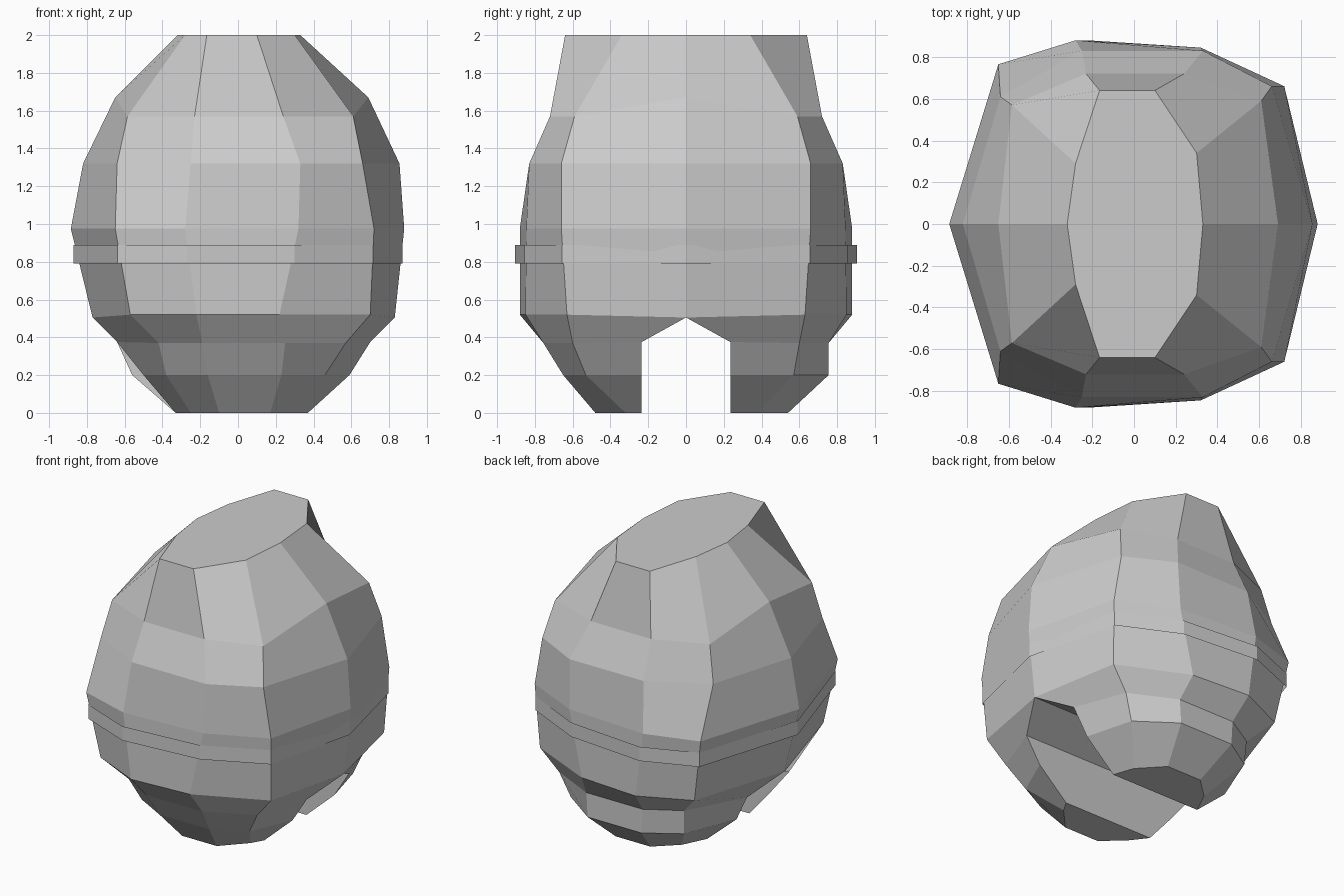
import bpy, bmesh

if "Cube" in bpy.data.objects:
    bpy.data.objects.remove(bpy.data.objects["Cube"])

# Six columns per half ring, running right -> left: (x, |y|)
UPPER = [  # (z of inner columns, z of the two end columns, points)
    (2.00, 2.00, [(.33, 0), (.30, .34), (.10, .64), (-.165, .64), (-.28, .29), (-.32, 0)]),
    (1.57, 1.67, [(.69, 0), (.61, .59), (.24, .72), (-.23, .72), (-.585, .57), (-.65, 0)]),
    (1.32, 1.32, [(.855, 0), (.66, .66), (.33, .83), (-.25, .83), (-.64, .61), (-.82, 0)]),
    (.975, .975, [(.88, 0), (.72, .66), (.32, .845), (-.28, .88), (-.65, .765), (-.885, 0)]),
    (.52, .505, [(.83, 0), (.70, .63), (.22, .85), (-.22, .88), (-.57, .72), (-.77, 0)]),
]
HIP = (.37, .375, [(.70, .235), (.57, .60), (.25, .755), (-.19, .755), (-.42, .62), (-.64, .235)])
FRONT_LEG = [
    (.20, .20, [(.59, .235), (.46, .53), (.23, .65), (-.16, .65), (-.38, .53), (-.50, .235)]),
    (0, 0, [(.37, .235), (.32, .32), (.17, .48), (-.10, .48), (-.25, .34), (-.33, .235)]),
]
BACK_LEG = [
    (.20, .20, [(.59, .235), (.50, .57), (.24, .755), (-.18, .755), (-.41, .61), (-.56, .235)]),
    (0, 0, [(.37, .235), (.32, .38), (.17, .54), (-.10, .54), (-.25, .40), (-.33, .235)]),
]


def add_ring(bm, ring, side):
    z, z_end, pts = ring
    return [bm.verts.new((x, y * side, z_end if i in (0, 5) else z))
            for i, (x, y) in enumerate(pts)]


def bridge(bm, a, b):
    for i in range(5):
        bm.faces.new((a[i], a[i + 1], b[i + 1], b[i]))


def finish(bm, name):
    bmesh.ops.remove_doubles(bm, verts=bm.verts[:], dist=1e-4)
    bmesh.ops.recalc_face_normals(bm, faces=bm.faces[:])
    mesh = bpy.data.meshes.new(name)
    bm.to_mesh(mesh)
    bm.free()
    obj = bpy.data.objects.new(name, mesh)
    bpy.context.collection.objects.link(obj)
    return obj


# Body: two half shells, each running down into its own leg
bm = bmesh.new()
tops = []
for side, leg in ((-1, FRONT_LEG), (1, BACK_LEG)):
    rings = [add_ring(bm, r, side) for r in UPPER + [HIP] + leg]
    for a, b in zip(rings, rings[1:]):
        bridge(bm, a, b)
    # sloping underside, inner leg walls and sole
    for a, b in zip(rings[4:], rings[5:]):
        bm.faces.new((a[0], a[5], b[5], b[0]))
    bm.faces.new(rings[-1])
    tops.append(rings[0])
bmesh.ops.remove_doubles(bm, verts=bm.verts[:], dist=1e-4)

# Flat top cap across both halves
rim = [e for e in bm.edges if e.is_boundary and all(v.co.z > 1.99 for v in e.verts)]
bmesh.ops.contextual_create(bm, geom=rim)
finish(bm, "body")

# Thin belt wrapped around the waist
BELT = [(.872, 0), (.716, .657), (.30, .855), (-.27, .905), (-.637, .76), (-.872, 0)]
bm = bmesh.new()
for side in (-1, 1):
    bridge(bm, add_ring(bm, (.89, .89, BELT), side), add_ring(bm, (.79, .79, BELT), side))
finish(bm, "belt")
